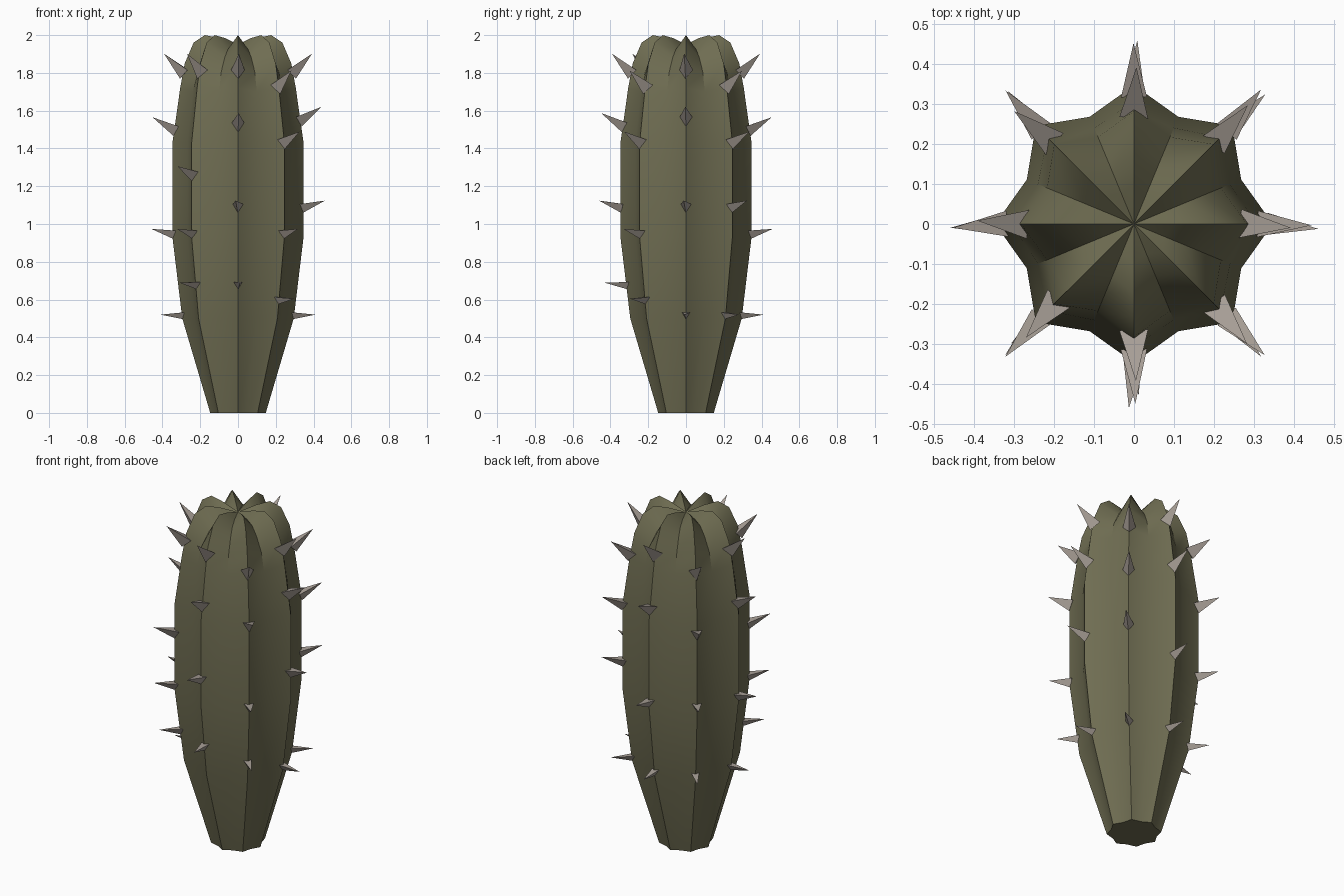
import bpy, bmesh, math, random
from mathutils import Vector, Matrix

if "Cube" in bpy.data.objects:
    bpy.data.objects.remove(bpy.data.objects["Cube"])

random.seed(4)


def material(name, rgb):
    m = bpy.data.materials.new(name)
    m.diffuse_color = (*rgb, 1)
    m.use_nodes = True
    m.node_tree.nodes["Principled BSDF"].inputs["Base Color"].default_value = m.diffuse_color
    return m


def finish(bm, name, mat):
    bmesh.ops.recalc_face_normals(bm, faces=bm.faces)
    me = bpy.data.meshes.new(name)
    bm.to_mesh(me)
    bm.free()
    ob = bpy.data.objects.new(name, me)
    bpy.context.collection.objects.link(ob)
    me.materials.append(mat)
    return ob


olive = material("olive green", (0.16, 0.154, 0.085))
thorn = material("pale grey brown", (0.39, 0.345, 0.305))

# Profiles (radius, height) along a ridge and along a valley
RIDGE = [(.147, 0), (.295, .5), (.347, .93), (.347, 1.43), (.306, 1.72),
         (.282, 1.85), (.235, 1.96), (.175, 2.0), (.10, 1.985)]
VALLEY = [(.128, 0), (.25, .5), (.29, .93), (.29, 1.43), (.26, 1.70),
          (.235, 1.80), (.185, 1.88), (.14, 1.925), (.08, 1.945)]
TOP_Z = 1.95

# Ribbed body: eight ridges alternating with eight valleys
bm = bmesh.new()
rings = []
for ridge, valley in zip(RIDGE, VALLEY):
    ring = []
    for i in range(16):
        r, z = valley if i % 2 else ridge
        a = i * math.pi / 8
        ring.append(bm.verts.new((r * math.cos(a), r * math.sin(a), z)))
    rings.append(ring)
for low, high in zip(rings, rings[1:]):
    for i in range(16):
        j = (i + 1) % 16
        bm.faces.new((low[i], low[j], high[j], high[i]))
tip = bm.verts.new((0, 0, TOP_Z))
for i in range(16):
    bm.faces.new((rings[-1][i], rings[-1][(i + 1) % 16], tip))
bm.faces.new(rings[0][::-1])
body = finish(bm, "cactus_body", olive)
bpy.context.view_layer.objects.active = body
body.select_set(True)
bpy.ops.object.shade_smooth_by_angle(angle=math.radians(30))


def lerp_table(table, x):
    for (x0, y0), (x1, y1) in zip(table, table[1:]):
        if x <= x1:
            return y0 + (y1 - y0) * (x - x0) / (x1 - x0)
    return table[-1][1]


# Spines: heights along each ridge, keyed by ridge angle in degrees
SPINES = {
    0: (.52, 1.09, 1.55, 1.80),
    45: (.52, 1.09, 1.43, 1.72),
    90: (.52, .95, 1.50, 1.80),
    135: (.52, .95, 1.38, 1.72),
    180: (.52, .95, 1.50, 1.80),
    225: (.68, .95, 1.26, 1.80),
    270: (.68, 1.09, 1.52, 1.80),
    315: (.60, .95, 1.43, 1.72),
}
PITCH = [(0, 0), (.52, 0), (.95, 11), (1.5, 27), (1.8, 42)]
HEIGHT_RADIUS = [(z, r) for r, z in RIDGE[:6]]

bm = bmesh.new()
for angle, heights in SPINES.items():
    for z in heights:
        r = lerp_table(HEIGHT_RADIUS, z) - .012
        length = .125 + .03 * max(0, z - .9)
        width = .018 + .013 * z
        # point the cone outward and lift it more towards the top
        mat = (Matrix.Rotation(math.radians(angle), 4, 'Z')
               @ Matrix.Translation((r, 0, z))
               @ Matrix.Rotation(math.radians(random.uniform(-7, 7)), 4, 'Z')
               @ Matrix.Rotation(math.radians(90 - lerp_table(PITCH, z)), 4, 'Y')
               @ Matrix.Translation((0, 0, length / 2)))
        bmesh.ops.create_cone(bm, cap_ends=True, segments=3, radius1=width,
                              radius2=0, depth=length, matrix=mat
                              @ Matrix.Rotation(math.radians(-90), 4, 'Z'))
bmesh.ops.remove_doubles(bm, verts=bm.verts, dist=1e-5)
finish(bm, "spines", thorn)
